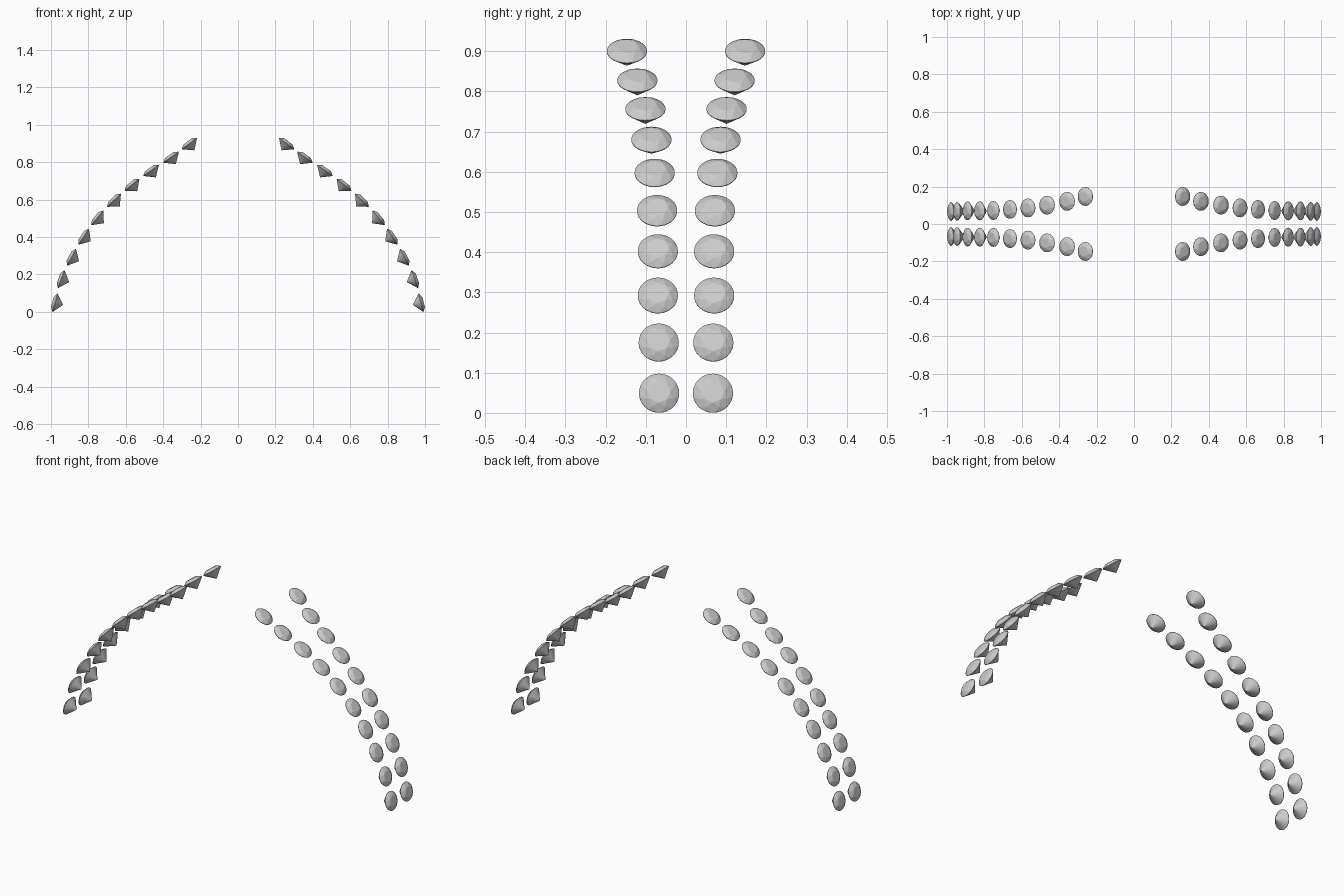
import bpy, bmesh
from math import cos, sin, pi, atan2
from mathutils import Matrix

if "Cube" in bpy.data.objects:
    bpy.data.objects.remove(bpy.data.objects["Cube"])

# girdle centres (x, y, z) of one row of stones, bottom to top
ROW = [(.978, .067, .049), (.945, .068, .175), (.890, .070, .292),
       (.825, .070, .402), (.752, .072, .503), (.663, .078, .597),
       (.567, .086, .680), (.465, .101, .756), (.358, .121, .827),
       (.260, .147, .900)]


def ring(bm, r, z, n, offset=0.0):
    for i in range(n):
        a = 2 * pi * i / n + offset
        bm.verts.new((r * cos(a), r * sin(a), z))


# round brilliant cut: table, star ring, girdle and culet joined as a hull
def gem_mesh():
    bm = bmesh.new()
    ring(bm, .028, .015, 8)
    ring(bm, .040, .0093, 8, pi / 8)
    ring(bm, .050, .001, 32)
    ring(bm, .050, -.001, 32)
    bm.verts.new((0, 0, -.045))
    bmesh.ops.convex_hull(bm, input=bm.verts[:])
    bmesh.ops.dissolve_limit(bm, angle_limit=.01, verts=bm.verts[:], edges=bm.edges[:])
    bmesh.ops.recalc_face_normals(bm, faces=bm.faces[:])
    me = bpy.data.meshes.new("gem")
    bm.to_mesh(me)
    bm.free()
    return me


gem = gem_mesh()

# four mirrored rows; each table faces outward, square to the arch
for sx, side in ((1, "right"), (-1, "left")):
    for sy, face in ((1, "back"), (-1, "front")):
        for i, (x, y, z) in enumerate(ROW):
            a, b = ROW[max(i - 1, 0)], ROW[min(i + 1, len(ROW) - 1)]
            tilt = atan2(b[2] - a[2], a[0] - b[0])
            ob = bpy.data.objects.new(f"gem_{side}_{face}_{i + 1}", gem)
            ob.matrix_world = (Matrix.Translation((sx * x, sy * y, z))
                               @ Matrix.Rotation(sx * tilt, 4, 'Y'))
            bpy.context.collection.objects.link(ob)
